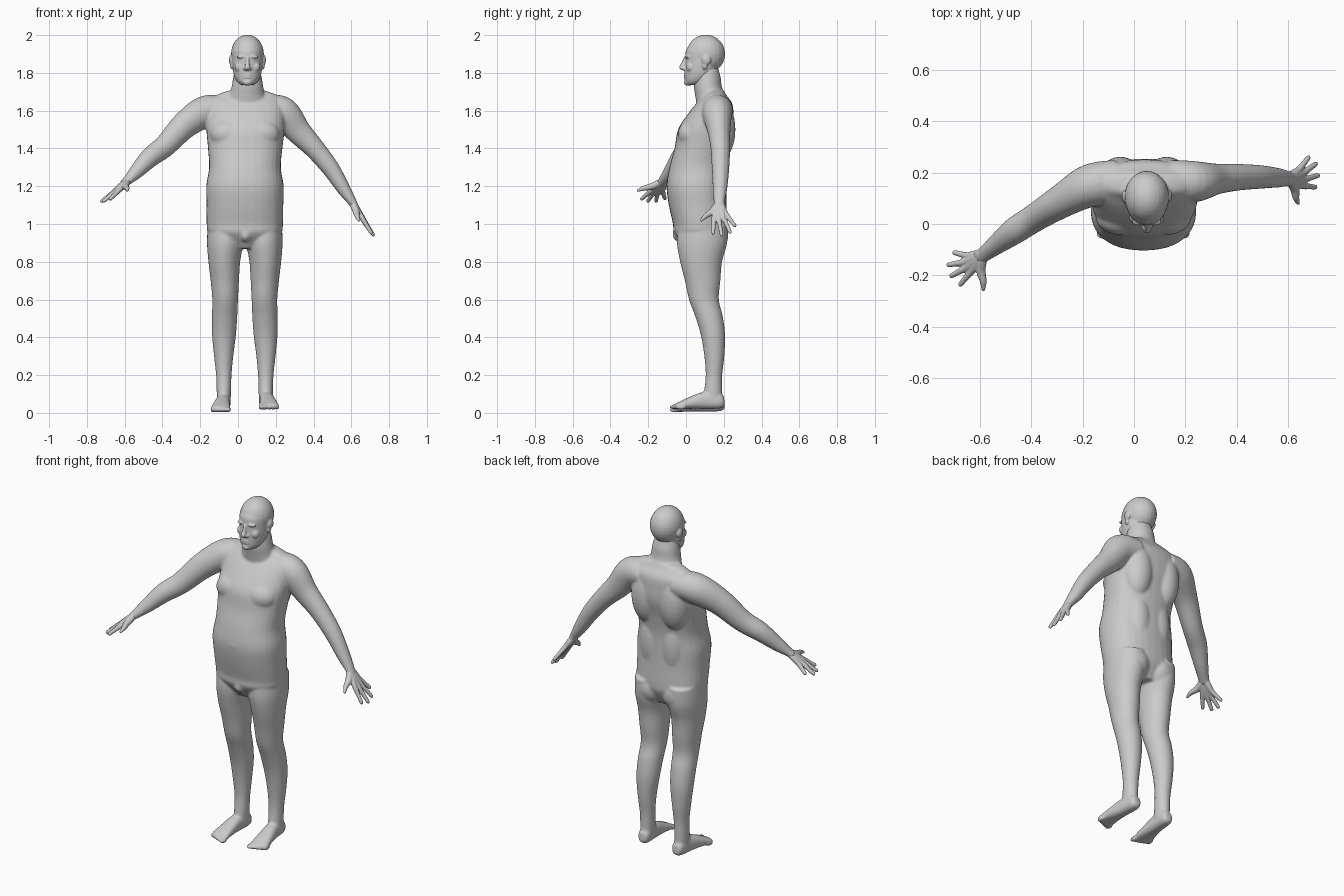
import bpy, bmesh, math
from mathutils import Vector, Matrix

MID = 0.037  # body centre line in x


def spline(st, k):
    """Catmull-Rom resampling of (x, y, z, half width, half depth) stations."""
    out, n = [], len(st)
    for i in range(n - 1):
        p = [st[max(0, min(n - 1, i + d))] for d in (-1, 0, 1, 2)]
        for j in range(k):
            t = j / k
            out.append([0.5 * (2 * b + (c - a) * t + (2 * a - 5 * b + 4 * c - d) * t * t
                               + (3 * b - a - 3 * c + d) * t ** 3) for a, b, c, d in zip(*p)])
    return out + [list(st[-1])]


def loft(bm, stations, flat=False, power=2.0, seg=32, k=6):
    """Closed tube; flat keeps the rings horizontal, otherwise they follow the path."""
    pts = spline(stations, k)
    rings = []
    for i, s in enumerate(pts):
        c, u, v = Vector(s[:3]), Vector((1, 0, 0)), Vector((0, 1, 0))
        if not flat:
            t = (Vector(pts[min(i + 1, len(pts) - 1)][:3]) - Vector(pts[max(i - 1, 0)][:3])).normalized()
            u = t.cross(Vector((0, 0, 1))).normalized()
            v = u.cross(t)
        ring = []
        for j in range(seg):
            a = 2 * math.pi * j / seg
            ca, sa = math.cos(a), math.sin(a)
            ring.append(bm.verts.new(c + u * s[3] * math.copysign(abs(ca) ** (2 / power), ca)
                                     + v * s[4] * math.copysign(abs(sa) ** (2 / power), sa)))
        rings.append(ring)
    faces = [bm.faces.new(rings[0]), bm.faces.new(rings[-1])]
    for r0, r1 in zip(rings, rings[1:]):
        for j in range(seg):
            q = (j + 1) % seg
            faces.append(bm.faces.new((r0[j], r0[q], r1[q], r1[j])))
    bmesh.ops.recalc_face_normals(bm, faces=faces)


def blob(bm, c, r):
    bmesh.ops.create_uvsphere(bm, u_segments=24, v_segments=16, radius=1,
                              matrix=Matrix.Translation(c) @ Matrix.Diagonal((*r, 1)))


def pair(bm, mid, dx, y, z, r):
    for s in (-1, 1):
        blob(bm, (mid + s * dx, y, z), r)


def finish(bm, name, voxel, smooth):
    """Fuse the overlapping forms into one smooth skin."""
    me = bpy.data.meshes.new(name)
    bm.to_mesh(me)
    bm.free()
    ob = bpy.data.objects.new(name, me)
    bpy.context.collection.objects.link(ob)
    m = ob.modifiers.new("fuse", 'REMESH')
    m.mode, m.voxel_size, m.use_smooth_shade = 'VOXEL', voxel, True
    m = ob.modifiers.new("soften", 'SMOOTH')
    m.factor, m.iterations = 0.5, smooth


# --- body: torso, neck, arms, legs and feet ---
bm = bmesh.new()
loft(bm, [(.036, .08, .87, .08, .09), (.036, .075, .95, .188, .138), (.036, .075, 1.0, .202, .144),
          (.037, .062, 1.1, .203, .153), (.037, .055, 1.2, .205, .158), (.037, .063, 1.3, .19, .151),
          (.038, .084, 1.4, .197, .145), (.04, .105, 1.5, .207, .147), (.042, .13, 1.58, .205, .122),
          (.043, .15, 1.64, .2, .094), (.045, .155, 1.68, .165, .06), (.046, .15, 1.705, .1, .05)],
     flat=True, power=2.3)
loft(bm, [(.047, .135, 1.64, .11, .08), (.048, .125, 1.69, .093, .078), (.05, .115, 1.73, .083, .074),
          (.05, .113, 1.78, .075, .07), (.05, .105, 1.84, .06, .06)], flat=True)
# chest, back, buttock and belly forms
pair(bm, MID, .09, .025, 1.475, (.095, .068, .075))
pair(bm, MID, .09, .17, 1.5, (.09, .092, .17))
pair(bm, MID, .065, .14, 1.22, (.08, .078, .2))
pair(bm, MID, .085, .125, .945, (.095, .1, .105))
blob(bm, (MID, .04, 1.2), (.17, .145, .1))
blob(bm, (.04, -.035, .945), (.032, .036, .04))

# arms, posed differently on each side
loft(bm, [(-.06, .17, 1.605, .08, .07), (-.17, .15, 1.595, .083, .085), (-.28, .09, 1.525, .066, .073),
          (-.385, .025, 1.415, .055, .06), (-.465, -.027, 1.353, .052, .053), (-.535, -.08, 1.28, .039, .039),
          (-.58, -.115, 1.235, .031, .026), (-.605, -.133, 1.212, .03, .02)])
loft(bm, [(.14, .17, 1.61, .08, .07), (.235, .165, 1.59, .08, .085), (.32, .175, 1.49, .06, .068),
          (.405, .182, 1.4, .052, .055), (.49, .183, 1.295, .046, .047), (.56, .18, 1.185, .038, .036),
          (.603, .176, 1.12, .03, .024), (.622, .178, 1.085, .03, .02)])

# legs and feet
leg = [(-.065, .09, 1.0, .095, .13), (-.068, .085, .9, .096, .133), (-.0725, .08, .8, .084, .111),
       (-.07, .088, .7, .075, .094), (-.068, .095, .6, .068, .079), (-.071, .122, .51, .067, .073),
       (-.074, .143, .41, .063, .064), (-.076, .15, .3, .051, .053), (-.075, .148, .2, .041, .044),
       (-.075, .143, .11, .038, .048), (-.075, .14, .05, .036, .05)]
foot = [(-.073, .203, .05, .02, .025), (-.074, .18, .049, .034, .04), (-.08, .1, .052, .038, .045),
        (-.087, .03, .04, .045, .033), (-.092, -.03, .026, .052, .02), (-.093, -.055, .021, .048, .014)]
for side, lift in ((0, 0), (1, .014)):
    def fit(x):
        return 2 * MID - .002 - x if side else x
    loft(bm, [(fit(s[0]), *s[1:]) for s in leg], flat=True)
    loft(bm, [(fit(s[0]), s[1], s[2] + lift, *s[3:]) for s in foot], power=2.4)
    for i in range(5):
        blob(bm, (fit(-.052 - .021 * i), -.06 + .008 * i, .017 + lift), (.016 - .0015 * i, .028, .014))
finish(bm, "body", .0065, 8)

# --- head ---
bm = bmesh.new()
HX = .05
blob(bm, (HX, .105, 1.9), (.087, .102, .102))
loft(bm, [(HX, .04, 1.735, .03, .036), (HX, .055, 1.752, .053, .06), (HX, .07, 1.78, .069, .077),
          (HX, .08, 1.82, .077, .087), (HX, .086, 1.865, .08, .09), (HX, .094, 1.92, .08, .094),
          (HX, .1, 1.96, .06, .07)], flat=True)
loft(bm, [(HX, .0, 1.885, .008, .01), (HX, -.01, 1.855, .01, .014), (HX, -.02, 1.827, .016, .016),
          (HX, -.008, 1.813, .014, .012)], flat=True, seg=20)
blob(bm, (HX, .012, 1.75), (.026, .024, .018))
for z in (1.789, 1.777):
    blob(bm, (HX, .002, z), (.025, .014, .006))
pair(bm, HX, .03, .008, 1.885, (.028, .014, .009))
pair(bm, HX, .042, .024, 1.83, (.026, .022, .026))
pair(bm, HX, .015, -.008, 1.822, (.008, .01, .008))
pair(bm, HX, .086, .108, 1.868, (.012, .024, .027))
pair(bm, HX, .082, .1, 1.84, (.01, .014, .022))
finish(bm, "head", .004, 4)


# --- hands: fingers start in the palm and fuse together ---
def hand(name, wrist, knuckles, tips, thumb):
    bm = bmesh.new()
    w, kn = Vector(wrist), Vector(knuckles)
    mean = sum((Vector(t) for t in tips), Vector()) / 4
    for t in tips:
        t = Vector(t)
        base = kn + (t - mean) * .5
        loft(bm, [(*w.lerp(kn, -.15), .017, .017), (*w.lerp(base, .5), .019, .017), (*base, .014, .014),
                  (*base.lerp(t, .55), .011, .011), (*base.lerp(t, .9), .0095, .0095), (*t, .004, .004)], seg=16)
    th = Vector(thumb)
    loft(bm, [(*w, .018, .018), (*w.lerp(kn, .25).lerp(th, .35), .019, .018),
              (*w.lerp(th, .75), .013, .013), (*th, .006, .006)], seg=16)
    finish(bm, name, .0035, 3)


hand("right_hand", (-.585, -.12, 1.23), (-.65, -.158, 1.17),
     [(-.68, -.24, 1.128), (-.717, -.205, 1.116), (-.728, -.16, 1.116), (-.705, -.11, 1.13)],
     (-.587, -.26, 1.175))
hand("left_hand", (.603, .176, 1.12), (.653, .182, 1.04),
     [(.71, .143, .945), (.721, .19, .935), (.712, .237, .95), (.682, .263, .985)],
     (.64, .078, 1.015))
